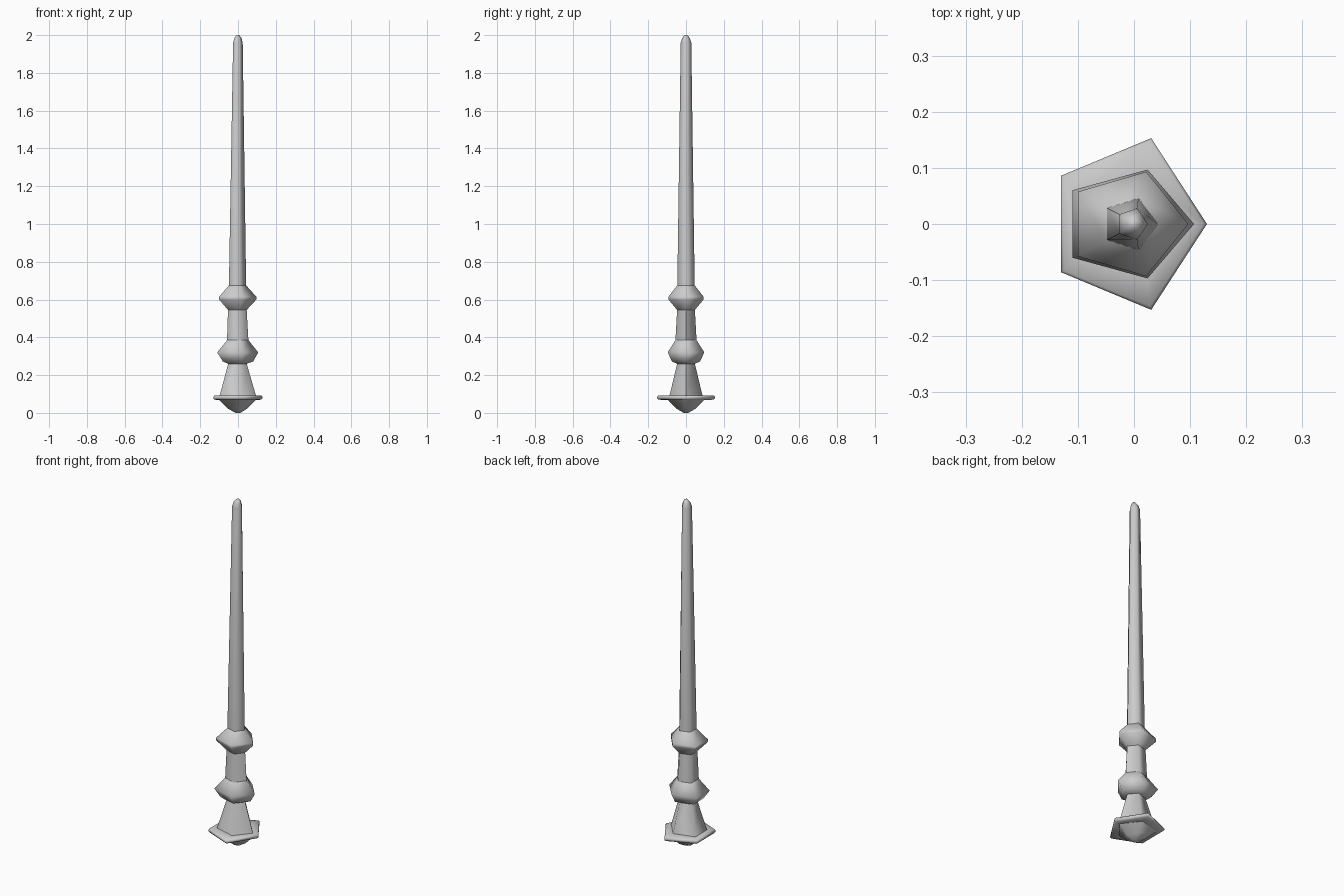
import bpy, bmesh
from math import radians, sin, cos, tau

if "Cube" in bpy.data.objects:
    bpy.data.objects.remove(bpy.data.objects["Cube"])


def loft(name, rings, cap_bottom=False, cap_top=False, back=1.0):
    """Five-sided loft; each ring is (z, x_min, x_max, y_max)."""
    bm = bmesh.new()
    loops = []
    for z, x0, x1, y in rings:
        r = (x1 - x0) / (1 + cos(tau / 10))
        cx, ry = x1 - r, y / sin(tau / 5)
        loop = []
        for i in range(5):
            k = back if i in (2, 3) else 1.0
            a = tau * i / 5
            loop.append(bm.verts.new((cx + r * cos(a), k * ry * sin(a), z)))
        loops.append(loop)
    for a, b in zip(loops, loops[1:]):
        for i in range(5):
            j = (i + 1) % 5
            bm.faces.new((a[i], a[j], b[j], b[i]))
    if cap_bottom:
        bm.faces.new(loops[0][::-1])
    if cap_top:
        bm.faces.new(loops[-1])
    me = bpy.data.meshes.new(name)
    bm.to_mesh(me)
    bm.free()
    ob = bpy.data.objects.new(name, me)
    bpy.context.collection.objects.link(ob)
    bpy.context.view_layer.objects.active = ob
    ob.select_set(True)
    bpy.ops.object.shade_smooth_by_angle(angle=radians(75))
    ob.select_set(False)
    return ob


# Rings shared by neighbouring parts
pommel_top = (0.068, -0.1, 0.095, 0.095)
grip_base = (0.092, -0.097, 0.095, 0.087)
grip_top = (0.26, -0.052, 0.046, 0.047)
neck_base = (0.385, -0.058, 0.055, 0.056)
neck_top = (0.545, -0.053, 0.046, 0.047)
shaft_base = (0.675, -0.048, 0.043, 0.046)

# Pommel under the guard
loft("pommel", [(0.0, -0.012, 0.012, 0.012), (0.022, -0.053, 0.048, 0.05),
                pommel_top], cap_bottom=True)
# Flat guard plate
loft("guard_plate", [pommel_top, (0.07, -0.125, 0.122, 0.146),
                     (0.077, -0.13, 0.13, 0.153), (0.085, -0.13, 0.13, 0.153),
                     (0.092, -0.125, 0.124, 0.147), grip_base], back=0.91)
# Flared grip
loft("grip", [grip_base, grip_top])
# Lower knob
loft("lower_knob", [grip_top, (0.272, -0.08, 0.08, 0.074),
                    (0.32, -0.11, 0.107, 0.097), neck_base])
# Neck between knobs
loft("neck", [neck_base, neck_top])
# Upper knob
loft("upper_knob", [neck_top, (0.6, -0.1, 0.097, 0.093),
                    (0.615, -0.1, 0.097, 0.093), shaft_base])
# Tapered shaft with rounded tip
loft("shaft", [shaft_base, (1.96, -0.026, 0.025, 0.028),
               (1.985, -0.019, 0.018, 0.02), (2.0, -0.008, 0.007, 0.008)],
     cap_top=True)
